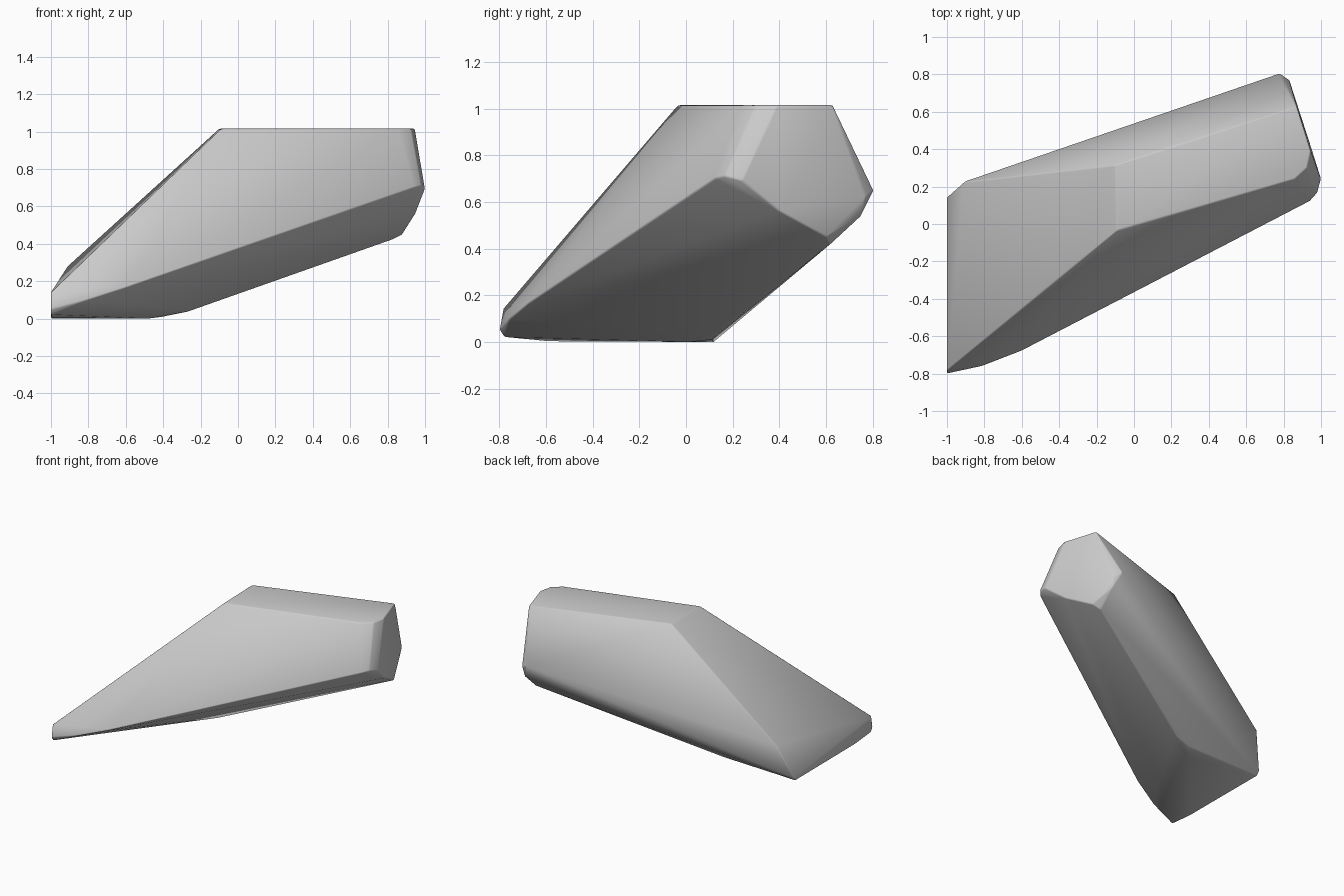
import bpy, bmesh, math

if "Cube" in bpy.data.objects:
    bpy.data.objects.remove(bpy.data.objects["Cube"])

# Corner points of the faceted shard, by region
top_facet = [(-0.09, -0.035, 1.015), (-0.10, 0.315, 1.015), (0.87, 0.63, 1.015),
             (0.945, 0.39, 1.015), (0.925, 0.30, 1.015), (0.86, 0.24, 1.015)]
left_tip = [(-1, -0.785, 0.14), (-1, -0.80, 0.05), (-1, -0.78, 0.02), (-1, -0.60, 0.003), (-1, 0.12, 0),
            (-1, 0.145, 0.03), (-0.91, 0.225, 0.28), (-0.84, -0.655, 0.295)]
right_end = [(0.94, 0.12, 0.70), (0.98, 0.165, 0.71), (1.0, 0.24, 0.69), (0.95, 0.40, 0.56), (0.88, 0.60, 0.45),
             (0.82, 0.62, 0.42), (0.82, 0.75, 0.54), (0.83, 0.77, 0.62), (0.78, 0.805, 0.65)]
front_crease = [(-0.80, -0.757, 0.10), (-0.60, -0.68, 0.165)]
underside = [(-0.48, 0.02, 0.0), (-0.40, 0.11, 0.01), (-0.27, 0.13, 0.035), (-0.15, 0.17, 0.085)]

# Wrap the corners into one closed body and merge coplanar faces
bm = bmesh.new()
for p in top_facet + left_tip + right_end + front_crease + underside:
    bm.verts.new(p)
bmesh.ops.convex_hull(bm, input=bm.verts)
loose = [v for v in bm.verts if not v.link_faces]
bmesh.ops.delete(bm, geom=loose, context='VERTS')
bmesh.ops.dissolve_limit(bm, angle_limit=math.radians(1.5), verts=bm.verts, edges=bm.edges)
bmesh.ops.recalc_face_normals(bm, faces=bm.faces)
mesh = bpy.data.meshes.new("rock_shard")
bm.to_mesh(mesh)
bm.free()

shard = bpy.data.objects.new("rock_shard", mesh)
bpy.context.collection.objects.link(shard)
bpy.context.view_layer.objects.active = shard
shard.select_set(True)

# Slightly softened creases with smooth shading
bevel = shard.modifiers.new("soft_creases", 'BEVEL')
bevel.width = 0.008
bevel.segments = 2
bevel.limit_method = 'ANGLE'
bevel.angle_limit = math.radians(30)
bpy.ops.object.shade_smooth()
